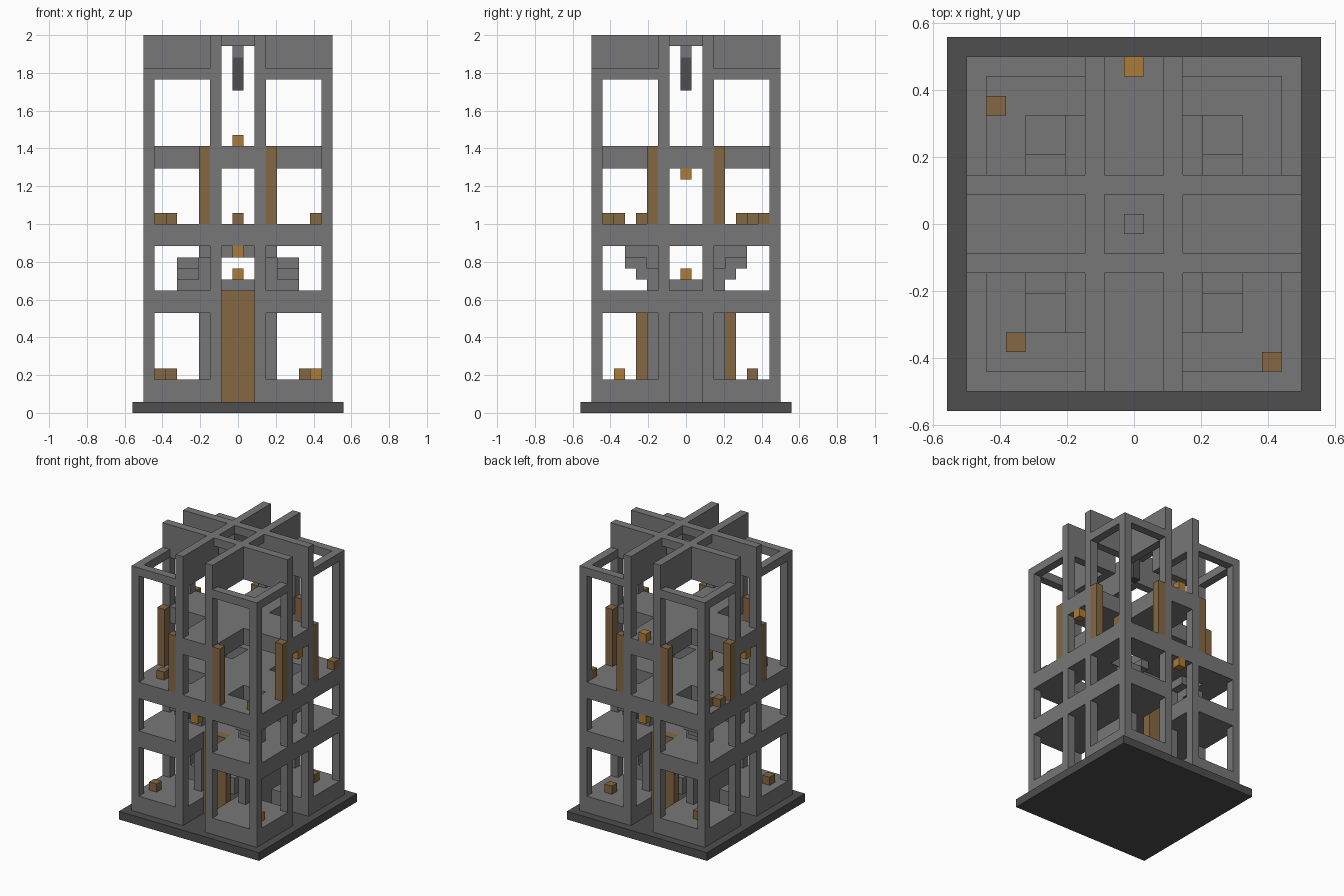
import bpy, bmesh
from mathutils import Vector

if "Cube" in bpy.data.objects:
    bpy.data.objects.remove(bpy.data.objects["Cube"])

U = 1 / 17          # size of one building block
E = 8.5             # tower half width in blocks
SIGNS = [(1, 1), (-1, 1), (-1, -1), (1, -1)]


def material(name, rgb):
    m = bpy.data.materials.new(name)
    m.use_nodes = True
    m.diffuse_color = (*rgb, 1)
    m.node_tree.nodes["Principled BSDF"].inputs["Base Color"].default_value = (*rgb, 1)
    return m


stone = material("grey stone", (0.185, 0.185, 0.185))
dark = material("dark stone", (0.077, 0.077, 0.077))
wood = material("brown wood", (0.235, 0.14, 0.055))
amber = material("amber lantern", (0.41, 0.2, 0.038))


def part(name, mat, boxes):
    """One object from boxes given as (x range, y range, z range) in blocks."""
    bm = bmesh.new()
    for ranges in boxes:
        lo = Vector([min(r) for r in ranges])
        hi = Vector([max(r) for r in ranges])
        for v in bmesh.ops.create_cube(bm, size=1)["verts"]:
            v.co = Vector([(lo[i] + hi[i]) / 2 + v.co[i] * (hi[i] - lo[i]) for i in range(3)]) * U
    mesh = bpy.data.meshes.new(name)
    bm.to_mesh(mesh)
    bm.free()
    mesh.materials.append(mat)
    ob = bpy.data.objects.new(name, mesh)
    bpy.context.collection.objects.link(ob)
    return ob


def quads(*boxes):
    """Mirror boxes into all four corners."""
    return [([sx * a for a in x], [sy * a for a in y], z)
            for x, y, z in boxes for sx, sy in SIGNS]


def both(*boxes):
    """Add the copy with x and y swapped, then mirror to four corners."""
    return quads(*boxes, *[(y, x, z) for x, y, z in boxes])


def block(x, y, z):
    return ((x - .5, x + .5), (y - .5, y + .5), (z, z + 1))


# Base plate
part("base_plate", dark, [((-9.5, 9.5), (-9.5, 9.5), (0, 1))])

# Posts
part("corner_posts", stone, quads(((7.5, E), (7.5, E), (1, 31))))
part("inner_posts", stone, both(((1.5, 2.5), (7.5, E), (1, 34))))
part("stair_posts", stone, quads(((2.5, 3.5), (2.5, 3.5), (3, 15))))

# Ground rooms in the four corners
part("ground_floor", stone, quads(((1.5, E), (1.5, E), (1, 3))))

# Middle floor, open over the front and back entrances
part("middle_floor", stone, quads(((1.5, E), (1.5, E), (9, 11)))
     + [((-E, E), (-1.5, 1.5), (9, 11)), ((-1.5, 1.5), (-3.5, 3.5), (9, 11))])

# Upper floor with four stair openings
part("upper_floor", stone, quads(((2.5, E), (5.5, E), (15, 17)), ((5.5, E), (2.5, 5.5), (15, 17)))
     + [((-E, E), (-2.5, 2.5), (15, 17))]
     + [((-2.5, 2.5), y, (15, 17)) for y in ((-E, -2.5), (2.5, E))])

# Cross-shaped gallery
part("gallery", stone, [((-E, E), (-2.5, 2.5), (22, 24))]
     + [((-2.5, 2.5), y, (22, 24)) for y in ((-E, -2.5), (2.5, E))])

# Roof fins, centre bars and corner rings
part("roof_fins", stone, both(((1.5, 2.5), (1.5, E), (30, 34)), ((0, 1.5), (1.5, 2.5), (33, 34))))
part("roof_ring", stone, both(((2.5, 7.5), (7.5, E), (30, 31))))

# Winding stairs
part("stairs", stone, quads(
    ((3.5, 5.5), (2.5, 3.5), (11, 12)),
    ((3.5, 5.5), (2.5, 4.5), (12, 13)),
    ((3.5, 5.5), (3.5, 5.5), (13, 14)),
    ((2.5, 3.5), (3.5, 5.5), (14, 15))))

# Core side walls and the wooden doors
part("core_walls", stone, [(x, (-3.5, 3.5), (1, 9)) for x in ((-3.5, -2.5), (2.5, 3.5))])
part("doors", wood, [((-1.5, 1.5), y, (1, 11)) for y in ((-4.5, -3.5), (3.5, 4.5))])
part("door_lintels", stone, [((-1.5, 1.5), y, (14, 15)) for y in ((-3.5, -2.5), (2.5, 3.5))])
part("pedestal", stone, [((-1.5, 1.5), (-1.5, 1.5), (11, 12))])

# Wooden shutters beside the inner posts
part("shutters", wood, both(((2.5, 3.5), (7.5, E), (17, 24))))

# Small crates
part("ground_crates", wood, [block(x, y, 3) for x, y in ((-7, -6), (-6, 6), (6, 6))])
part("upper_crates", wood, [block(x, y, 17) for x, y in
                            ((-7, 6), (-6, -6), (7, -7), (8, 7), (0, -4), (-8, 5))])

# Lanterns
part("lanterns", amber, [block(*p) for p in (
    (0, 0, 12), (0, -8, 14), (0, 8, 14), (8, 0, 21), (-8, 0, 21), (0, 8, 24), (7, -6, 3))])

# Hanging bell in the roof centre
part("bell_cap", stone, [block(0, 0, 32)])
part("bell", dark, [((-.5, .5), (-.5, .5), (29, 32))])
